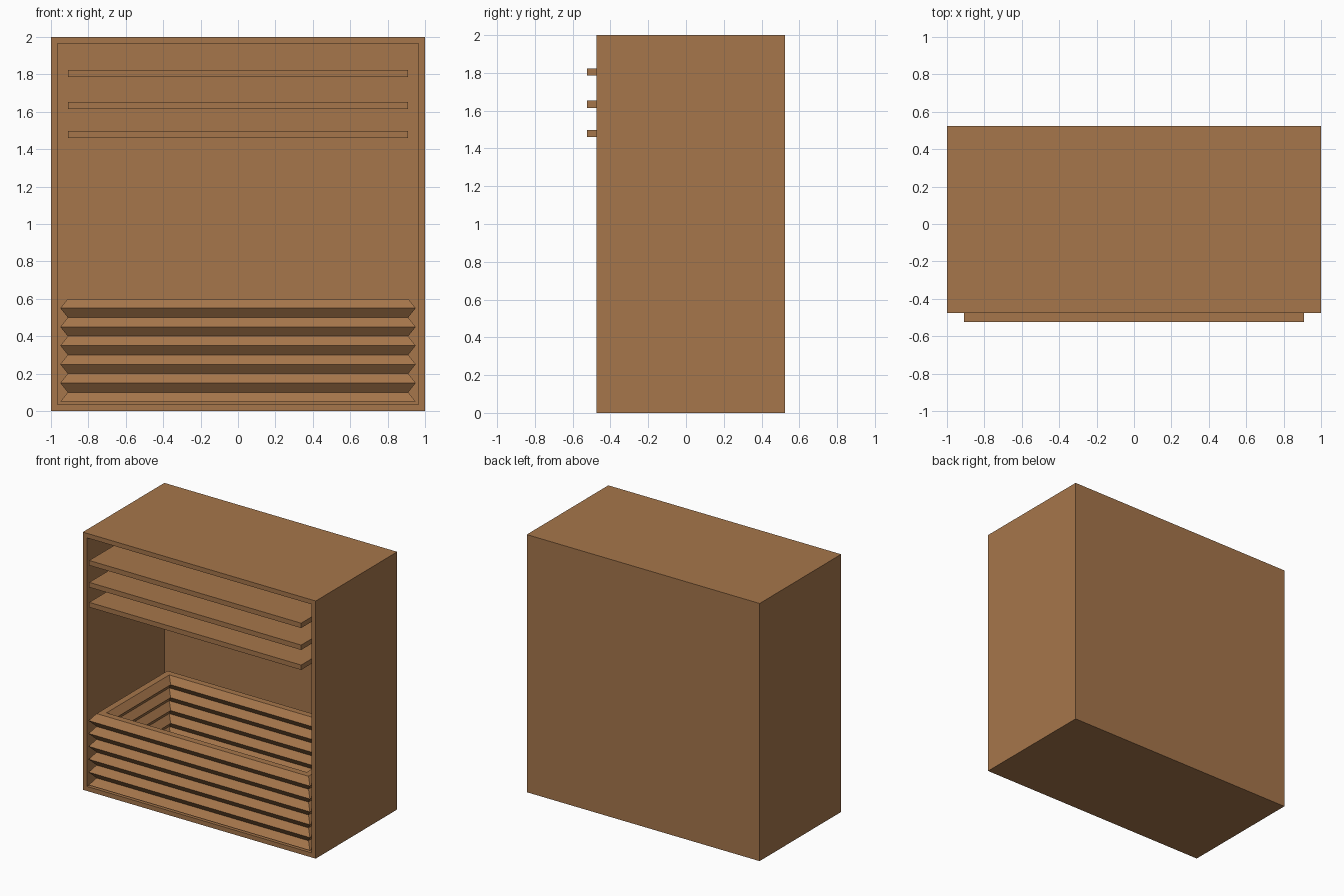
import bpy, bmesh

if "Cube" in bpy.data.objects:
    bpy.data.objects.remove(bpy.data.objects["Cube"])

wood = bpy.data.materials.new("warm_wood")
wood.diffuse_color = (0.381, 0.181, 0.070, 1)
wood.use_nodes = True
wood.node_tree.nodes["Principled BSDF"].inputs["Base Color"].default_value = wood.diffuse_color


def finish(name, bm):
    me = bpy.data.meshes.new(name)
    bm.to_mesh(me)
    bm.free()
    me.materials.append(wood)
    ob = bpy.data.objects.new(name, me)
    bpy.context.collection.objects.link(ob)
    return ob


def box(bm, lo, hi):
    v = bmesh.ops.create_cube(bm, size=1)["verts"]
    for p in v:
        for i in range(3):
            p.co[i] = lo[i] if p.co[i] < 0 else hi[i]
    return v


# Cabinet: a block whose front face is inset and pushed in
bm = bmesh.new()
box(bm, (-1, -0.475, 0), (1, 0.525, 2))
front = min(bm.faces, key=lambda f: f.calc_center_median().y)
bmesh.ops.inset_individual(bm, faces=[front], thickness=0.05)
hollow = bmesh.ops.extrude_discrete_faces(bm, faces=[front])["faces"][0]
bmesh.ops.translate(bm, verts=hollow.verts, vec=(0, 0.95, 0))
finish("cabinet", bm)

# Three shelves that stick out a little at the front
for i, z in enumerate((1.46, 1.615, 1.785)):
    bm = bmesh.new()
    box(bm, (-0.91, -0.525, z), (0.91, 0.43, z + 0.038))
    finish(f"shelf_{i + 1}", bm)


# Woven basket: rings of points that alternate between two radii and phases
def ring(hx, hy, z, shifted):
    def side(h, n):
        if not shifted:
            return [-h + 2 * h * k / n for k in range(n)]
        return [-h] + [-h + 2 * h * (k + 0.5) / n for k in range(n)]
    sx, sy = side(hx, 5), side(hy, 3)
    return ([(x, -hy, z) for x in sx] + [(hx, y, z) for y in sy]
            + [(-x, hy, z) for x in sx] + [(-hx, -y, z) for y in sy])


def wall(bm, out, sign):
    """Zigzag wall of triangles between alternating rings."""
    rings = []
    for k in range(12):
        odd = k % 2 == 0
        d = out if odd else out + sign * 0.04
        pts = ring(0.95 - d, 0.475 - d, 0.05 + 0.05 * k, odd)
        rings.append(([bm.verts.new(p) for p in pts], odd))
    for (a, odd), (b, _) in zip(rings, rings[1:]):
        q, p = (a, b) if odd else (b, a)
        i = j = 0
        for n in (5, 3, 5, 3):
            for k in range(n):
                # triangle on the long edge, then the one that fills the gap
                q0, q1 = q[i], q[(i + 1) % len(q)]
                p0, p1 = p[j], p[(j + 1) % len(p)]
                bm.faces.new((q0, q1, p0))
                bm.faces.new((p0, q1, p1))
                i, j = i + 1, j + 1
            bm.faces.new((q[i], q[(i + 1) % len(q)], p[j % len(p)]))
            i += 1
    return rings[0][0], rings[-1][0]


bm = bmesh.new()
low_out, top_out = wall(bm, 0.0, 1)
low_in, top_in = wall(bm, 0.13, -1)
# Flat rim and floor
for a, b in ((top_out, top_in), (low_out, low_in)):
    for k in range(len(a)):
        m = (k + 1) % len(a)
        bm.faces.new((a[k], a[m], b[m], b[k]))
bm.faces.new(low_in)
bmesh.ops.recalc_face_normals(bm, faces=bm.faces[:])
finish("woven_basket", bm)
